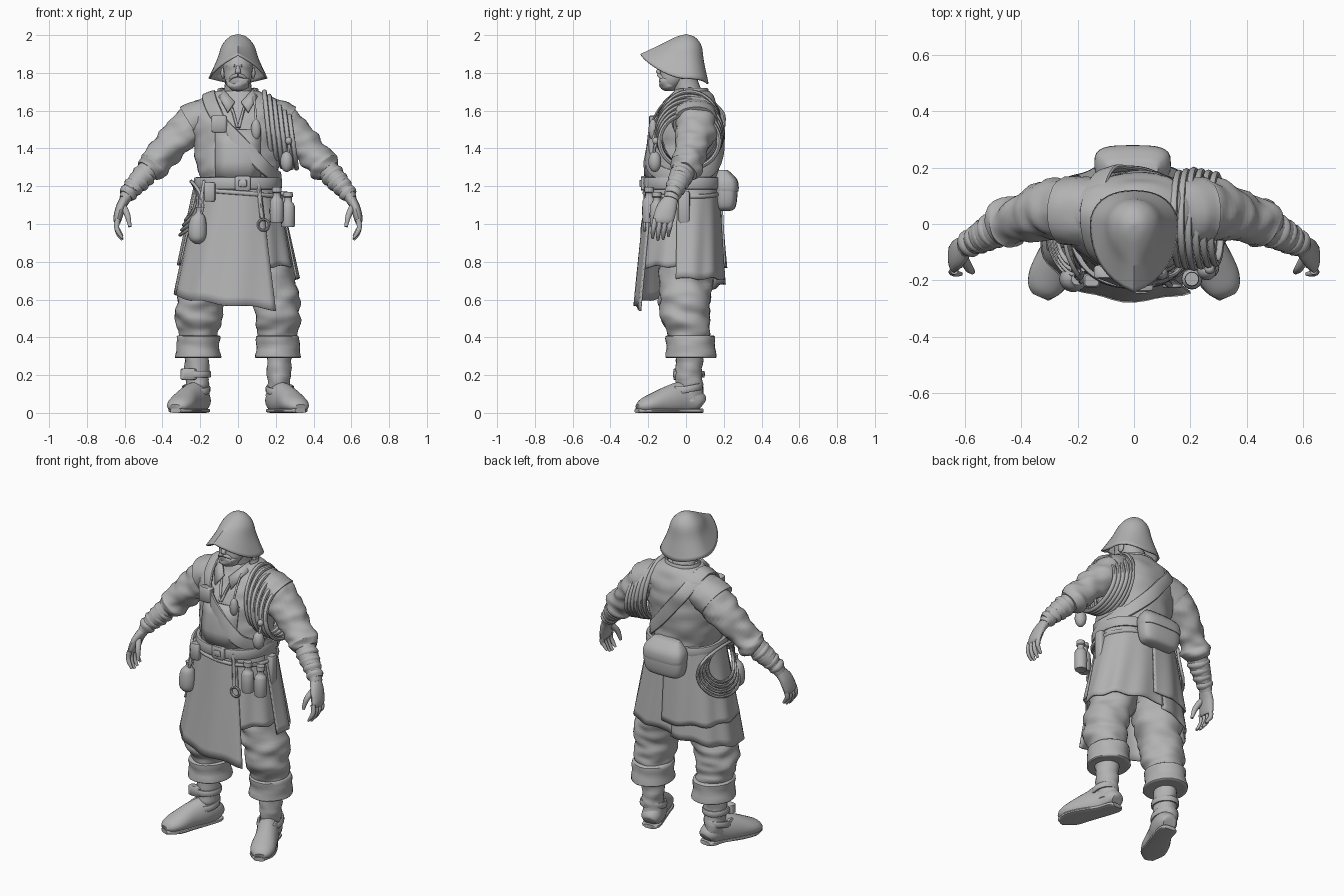
import bpy
import bmesh
from math import sin, cos, pi, sqrt, radians
from mathutils import Vector, noise

default_cube = bpy.data.objects.get("Cube")
if default_cube:
    bpy.data.objects.remove(default_cube)
clay = bpy.data.materials.new("clay grey")
clay.use_nodes = True
clay.diffuse_color = (0.45, 0.45, 0.45, 1)
clay.node_tree.nodes["Principled BSDF"].inputs["Base Color"].default_value = clay.diffuse_color
X, Y, Z = Vector((1, 0, 0)), Vector((0, 1, 0)), Vector((0, 0, 1))

def add(name, verts, faces, thickness=0):
    mesh = bpy.data.meshes.new(name)
    mesh.from_pydata([tuple(v) for v in verts], [], faces)
    bm = bmesh.new()
    bm.from_mesh(mesh)
    bmesh.ops.remove_doubles(bm, verts=bm.verts, dist=.0002)
    bmesh.ops.recalc_face_normals(bm, faces=bm.faces)
    bm.to_mesh(mesh)
    bm.free()
    mesh.materials.append(clay)
    obj = bpy.data.objects.new(name, mesh)
    bpy.context.collection.objects.link(obj)
    if thickness:
        solid = obj.modifiers.new("thickness", 'SOLIDIFY')
        solid.thickness, solid.offset = thickness, 0
    bpy.ops.object.select_all(action='DESELECT')
    obj.select_set(True)
    bpy.context.view_layer.objects.active = obj
    bpy.ops.object.shade_smooth_by_angle(angle=radians(45))

def grid_faces(rows, cols, wrap_rows=False, wrap_cols=False):
    return [(i * cols + j, i * cols + (j + 1) % cols, (i + 1) % rows * cols + (j + 1) % cols, (i + 1) % rows * cols + j)
            for i in range(rows if wrap_rows else rows - 1) for j in range(cols if wrap_cols else cols - 1)]

def signed_power(value, power):
    return abs(value) ** power * (1 if value > 0 else -1)

def turn(count):
    return [2 * pi * k / count for k in range(count)]

def spline(points, steps, closed=False):
    """Catmull-Rom resampling of rows of any length."""
    count, rows = len(points), []
    for i in range(count if closed else count - 1):
        ids = [j % count if closed else min(max(j, 0), count - 1) for j in (i - 1, i, i + 1, i + 2)]
        for t in (s / steps for s in range(steps)):
            rows.append([q + t / 2 * (r - p + t * (2 * p - 5 * q + 4 * r - w + t * (3 * (q - r) + w - p)))
                         for p, q, r, w in zip(*(points[j] for j in ids))])
    return rows if closed else rows + [list(points[-1])]

def tube(name, points, sides=16, steps=4, ref=Y, axis=None, closed=False, folds=0, freq=18, floor=0, square=1):
    """Loft through rows of x, y, z, radius along ref, radius across it."""
    rows, verts = spline(points, steps, closed), []
    count = len(rows)
    for i, row in enumerate(rows):
        p = Vector(row[:3])
        ahead = rows[(i + 1) % count if closed else min(i + 1, count - 1)]
        behind = rows[i - 1 if closed else max(i - 1, 0)]
        t = axis or (Vector(ahead[:3]) - Vector(behind[:3])).normalized()
        u = ref(p) if callable(ref) else ref
        u = (u - t * u.dot(t)).normalized()
        for a in turn(sides):
            q = p + u * max(row[3], .001) * signed_power(cos(a), square)
            q += t.cross(u) * max(row[4], .001) * signed_power(sin(a), square)
            if folds:
                q += (q - p).normalized() * folds * noise.noise(Vector((q.x, q.y, q.z * 2)) * freq)
            verts.append((q.x, q.y, max(q.z, floor)))
    caps = [] if closed else [tuple(range(sides)), tuple(range((count - 1) * sides, count * sides))]
    add(name, verts, grid_faces(count, sides, closed, True) + caps)

def rope(name, points, r=.009, closed=False, ref=Vector((.3, .5, .8))):
    tube(name, [(*p, r, r) for p in points], 8, 4, ref, None, closed)

def ball(name, x, y, z, a, b, c, folds=0):
    rows = [(x, y, z - c * cos(pi * i / 10), a * sin(pi * i / 10), b * sin(pi * i / 10)) for i in range(11)]
    tube(name, rows, 16, 2, X, Z, folds=folds)

def box(name, x, y, z, a, b, c):
    rows = [(x, y, z + c * h, a * w, b * w) for h, w in ((-1, .8), (-.85, 1), (.85, 1), (1, .8))]
    tube(name, rows, 20, 1, X, Z, square=.45)

def strap_ring(name, x, y, z, slope):
    rows = [(x + .068 * sin(a), y - .077 * cos(a), z - slope * cos(a), .008, .018) for a in turn(12)]
    tube(name, rows, 10, 2, lambda p: Vector((p.x - x, p.y - y, 0)), closed=True, square=.6)

# Torso with vest, and a lookup for points lying on it
torso = [(0, -.02, 1.12, .20, .17), (0, -.02, 1.23, .20, .18), (0, -.02, 1.3, .218, .19), (0, -.005, 1.4, .232, .185),
         (0, .01, 1.52, .25, .175), (0, .03, 1.6, .25, .15), (0, .04, 1.66, .20, .12), (0, .03, 1.705, .11, .085)]
tube("torso", torso, 40, 5, X, Z, folds=.014, freq=9)
torso_rows = spline(torso, 8)

def chest(x, z, front=True, off=.012):
    row = min(torso_rows, key=lambda r: abs(r[2] - z))
    depth = row[4] * sqrt(max(0, 1 - (x / row[3]) ** 2)) + off
    return (x, row[1] + (-depth if front else depth), z)

# Skirt layers hang from the waist; angle 0 is the front, positive goes left
def hip(angle, z, off=0):
    t = (1.25 - z) / .65
    depth = .205 + .06 * t if cos(angle) > 0 else .165 + .045 * t
    return Vector(((.205 + .135 * t + off) * signed_power(sin(angle), .88), -(depth + off) * signed_power(cos(angle), .88), z))

def panel(name, start, end, top, hem_start, hem_end, off):
    cols, rows, verts = 40, 14, []
    for f in (i / cols for i in range(cols + 1)):
        a = radians(start + (end - start) * f)
        hem = hem_start + (hem_end - hem_start) * f + .006 * sin(9 * a)
        verts += [hip(a, top + (hem - top) * t, off + .006 * t * sin(11 * a + 2 * t)) for t in (j / rows for j in range(rows + 1))]
    add(name, verts, grid_faces(cols + 1, rows + 1), .01)

panel("apron", -175, 31, 1.24, .69, .545, 0)
panel("left_front_panel", 25, 92, 1.22, .77, .78, -.012)
panel("left_coat_tail", 80, 186, 1.24, .71, .71, .002)
panel("right_coat_tail", -183, -72, 1.24, .77, .79, .014)
# Belts, bib and shoulder strap
tube("belt", [(*hip(a, 1.215, .008), .014, .033) for a in turn(24)], 12, 2, radial := lambda p: Vector((p.x, p.y, 0)), closed=True, square=.6)
box("belt_buckle", .025, -.225, 1.215, .042, .014, .038)
box("buckle_centre", .025, -.235, 1.215, .022, .012, .018)
rope("lower_belt", [hip(a, 1.165 - .02 * sin(a), .006) for a in turn(20)], .012, True)
add("bib", [chest(x, z, True, .014) for z in (1.24, 1.33, 1.42, 1.5) for x in (-.12, -.06, 0, .06, .12)], grid_faces(4, 5), .012)
front = [chest(x, z) for x, z in ((-.14, 1.63), (-.09, 1.54), (-.02, 1.46), (.07, 1.37), (.15, 1.29))]
back = [chest(x, z, False) for x, z in ((.15, 1.29), (.05, 1.39), (-.04, 1.5), (-.11, 1.59))]
tube("shoulder_strap", [(*p, .01, .038) for p in front + [(.22, -.02, 1.24)] + back + [(-.155, .05, 1.69)]], 12, 5,
     lambda p: Vector((p.x, p.y, max(0, p.z - 1.55) * 3)), closed=True, square=.6)
box("strap_pouch", -.1, -.17, 1.53, .042, .025, .045)
ball("chest_charm", .095, -.175, 1.5, .026, .023, .055)
rope("charm_cord", [(.095, -.175, 1.55), (.09, -.135, 1.62), (.08, -.06, 1.69)], .006)
# Neck, head and beard
tube("neck", [(0, .03, 1.64, .085, .08), (0, 0, 1.74, .07, .07), (0, -.02, 1.8, .07, .07)], 20, 3, X, Z)
tube("head", [(0, -.085, 1.712, .025, .025), (0, -.08, 1.73, .052, .05), (0, -.065, 1.765, .07, .075),
              (0, -.045, 1.81, .076, .09), (0, -.04, 1.85, .08, .095), (0, -.03, 1.92, .06, .07)], 28, 4, X, Z)
tube("nose", [(0, -.128, 1.84, .008, .008), (0, -.145, 1.81, .014, .014), (0, -.142, 1.797, .016, .01)], 12, 3, X, Z)
ball("beard", 0, -.09, 1.748, .064, .056, .045, .016)
tube("back_collar", [(.1 * sin(a / 6 * pi), .03 + .08 * cos(a / 6 * pi), 1.7, .01, .022) for a in range(-4, 5)], 10, 3, radial)
# Hat: front, side and back profiles blended around the head
profiles = [spline(p, 4) for p in ([(0, 2), (.05, 1.986), (.11, 1.957), (.165, 1.93), (.24, 1.895)],
                                   [(0, 2), (.04, 1.988), (.08, 1.945), (.106, 1.87), (.152, 1.77)],
                                   [(0, 2), (.045, 1.985), (.078, 1.94), (.09, 1.86), (.115, 1.742)])]
verts = []
for fore, flank, rear in zip(*profiles):
    for a in turn(40):
        w = 1 - abs(sin(a)) if cos(a) > 0 else cos(a) ** 2
        r, z = (p * w + q * (1 - w) for p, q in zip(fore if cos(a) > 0 else rear, flank))
        verts.append((r * sin(a), -r * cos(a), z))
add("hat", verts, grid_faces(len(profiles[0]), 40, False, True), .01)

for s, side in ((1, "left_"), (-1, "right_")):
    # Face and shirt collar
    tube(side + "moustache", [(0, -.143, 1.788, .01, .012), (s * .03, -.132, 1.779, .01, .011), (s * .05, -.11, 1.752, .004, .004)], 10, 4, Z)
    tube(side + "eyebrow", [(s * .014, -.132, 1.838, .008, .008), (s * .06, -.1, 1.832, .005, .005)], 8, 3, Z)
    ball(side + "ear", s * .08, -.02, 1.8, .012, .022, .032)
    add(side + "collar", [(s * .08, .03, 1.72), (s * .075, -.05, 1.71), (s * .018, -.115, 1.645), (s * .055, -.15, 1.59),
                          (s * .095, -.09, 1.66), (s * .11, .03, 1.69)], [(0, 1, 4, 5), (1, 2, 3, 4)], .012)
    rope(side + "shirt_edge", [chest(s * x, z, True, .006) for x, z in ((.035, 1.62), (.02, 1.57), (.004, 1.51))], .008)
    # Sleeves, wrapped forearms and hands
    tube(side + "vest_shoulder", [(s * .14, .04, 1.575, .12, .1), (s * .21, .045, 1.553, .122, .104), (s * .25, .047, 1.53, .118, .108)],
         24, 4, folds=.008)
    tube(side + "sleeve", [(s * .2, .045, 1.55, .11, .1), (s * .28, .05, 1.49, .108, .1), (s * .36, .035, 1.41, .092, .088),
                           (s * .43, .01, 1.335, .08, .078), (s * .455, 0, 1.305, .09, .084), (s * .48, -.012, 1.28, .066, .064)],
         28, 7, folds=.018, freq=12)
    tube(side + "forearm", [(s * .45, 0, 1.31, .062, .058), (s * .52, -.035, 1.235, .06, .056), (s * .575, -.065, 1.17, .044, .042),
                            (s * .6, -.08, 1.13, .04, .03)], 20, 5)
    for t in (0, .33, .66, 1):
        c, d, r = Vector((s * (.5 + .08 * t), -.025 - .043 * t, 1.255 - .09 * t)), Vector((s * .013, -.008, -.016)), .064 - .016 * t
        tube(side + "forearm_wrap", [(*(c + d * k), r * w, r * w) for k, w in ((-1, .85), (0, 1.03), (1, .85))], 18, 3, folds=.005)
    tube(side + "palm", [(s * .592, -.075, 1.14, .036, .028), (s * .62, -.1, 1.09, .052, .026), (s * .637, -.118, 1.03, .055, .023),
                         (s * .638, -.122, 1.005, .048, .016)], 16, 4)
    for y, drop in ((-.165, .01), (-.137, 0), (-.109, .005), (-.081, .02)):
        tube(side + "finger", [(s * .636, y, 1.025, .014, .015), (s * .643, y - .005, .985, .013, .014),
                               (s * .632, y - .01, .945 + drop, .012, .012), (s * .612, y - .012, .915 + drop, .007, .007)], 10, 3)
    tube(side + "thumb", [(s * .605, -.12, 1.09, .018, .018), (s * .585, -.155, 1.045, .016, .016), (s * .572, -.17, .985, .009, .009)], 10, 4)
    # Trousers with turned cuffs
    tube(side + "trouser", [(s * .13, .01, .9, .13, .14), (s * .17, 0, .7, .135, .138), (s * .205, -.005, .57, .122, .132),
                            (s * .21, 0, .48, .12, .125), (s * .208, .015, .42, .1, .108), (s * .21, .02, .36, .09, .1)],
         32, 8, X, Z, folds=.022, freq=9)
    tube(side + "cuff", [(s * .21, .02, .41, .09, .1), (s * .21, .022, .404, .116, .13), (s * .212, .025, .35, .113, .126),
                         (s * .212, .026, .295, .121, .136), (s * .212, .026, .29, .1, .11)], 28, 3, X, Z, folds=.008, freq=12)
    # Boots with straps and soles
    tube(side + "boot_shaft", [(s * .22, .02, .33, .064, .072), (s * .218, .015, .22, .063, .07), (s * .215, .02, .14, .06, .072),
                               (s * .213, .025, .06, .058, .066)], 22, 6, X, Z, folds=.012, freq=14)
    tube(side + "boot_foot", [(s * .195, .085, .045, .035, .04), (s * .2, .06, .06, .06, .058), (s * .22, -.01, .074, .09, .064),
                              (s * .262, -.09, .062, .082, .066), (s * .3, -.18, .047, .054, .072), (s * .322, -.23, .036, .037, .058),
                              (s * .332, -.255, .03, .016, .032)], 24, 5, Z, floor=.012)
    tube(side + "boot_sole", [(s * .195, .088, .012, .012, .035), (s * .2, .06, .012, .012, .055), (s * .225, -.02, .012, .012, .056),
                              (s * .274, -.12, .012, .012, .07), (s * .304, -.2, .012, .012, .07), (s * .33, -.26, .012, .012, .03)],
         16, 4, Z, square=.6)
    strap_ring(side + "instep_strap", s * .222, .005, .125, .015)
    box(side + "instep_buckle", s * .28, -.035, .118, .012, .026, .024)
strap_ring("right_ankle_strap", -.218, .015, .205, 0)
box("right_ankle_buckle", -.262, -.045, .205, .042, .022, .03)
# Coiled rope over the left shoulder, with a hanging float
for i in range(6):
    x, ry, rz = .14 + .026 * i, .172 - .005 * abs(i - 2), .195 - .01 * i
    rope("rope_coil", [(x + .02 * (1 - cos(a)), .018 + ry * sin(a), 1.505 - .013 * i + rz * cos(a)) for a in turn(16)], .013, True, X)
rope("float_cord", [(.26, -.12, 1.5), (.27, -.16, 1.42), (.262, -.17, 1.36)], .008)
ball("rope_knot", .268, -.16, 1.44, .018, .018, .02)
ball("hanging_float", .258, -.165, 1.33, .034, .034, .055)
# Hip gear: flasks, ring, gourd, rope loops and bags
for x, y, low in ((.205, -.195, 1.01), (.265, -.155, .985)):
    tube("flask", [(x, y, low + h, r, r) for h, r in ((0, .03), (.01, .036), (.11, .036), (.13, .022), (.155, .02), (.16, .026), (.185, .024))],
         16, 2, X, Z)
rope("ring_strap", [hip(.45, z, .012) for z in (1.22, 1.12, 1.03)], .011)
rope("iron_ring", [hip(.47, .995, .014) + Vector((.029 * sin(a), 0, .029 * cos(a))) for a in turn(12)], .007, True)
tube("gourd", [(-.215, -.195, .895, .012, .012), (-.215, -.195, .92, .042, .04), (-.215, -.195, .97, .05, .046),
               (-.212, -.195, 1.03, .04, .038), (-.205, -.195, 1.06, .018, .018), (-.2, -.195, 1.09, .022, .022)], 18, 4, X, Z)
rope("gourd_cord", [(-.2, -.19, 1.08), (-.19, -.19, 1.16), (-.18, -.16, 1.23)])
for i in range(4):
    rope("hip_rope", [hip(-1.55 + (.55 + .1 * i) * sin(a), 1.12 - .012 * i + (.1 + .014 * i) * cos(a), .026 + .004 * i)
                      for a in turn(16)], .009, True)
box("hip_bag", .24, -.01, 1.09, .025, .03, .085)
box("small_tool_case", -.15, -.2, 1.17, .03, .025, .05)
tube("back_bag", [(-.005, .205, 1.068, .07, .025), (-.005, .21, 1.085, .115, .05), (-.005, .212, 1.15, .133, .06),
                  (-.005, .208, 1.23, .127, .056), (-.005, .195, 1.28, .09, .025)], 28, 4, X, Z, square=.6)
tube("back_bag_flap", [(-.005, .214, 1.172, .125, .058), (-.005, .214, 1.178, .135, .065), (-.005, .21, 1.235, .13, .062),
                       (-.005, .195, 1.287, .09, .025)], 28, 3, X, Z, square=.6)
